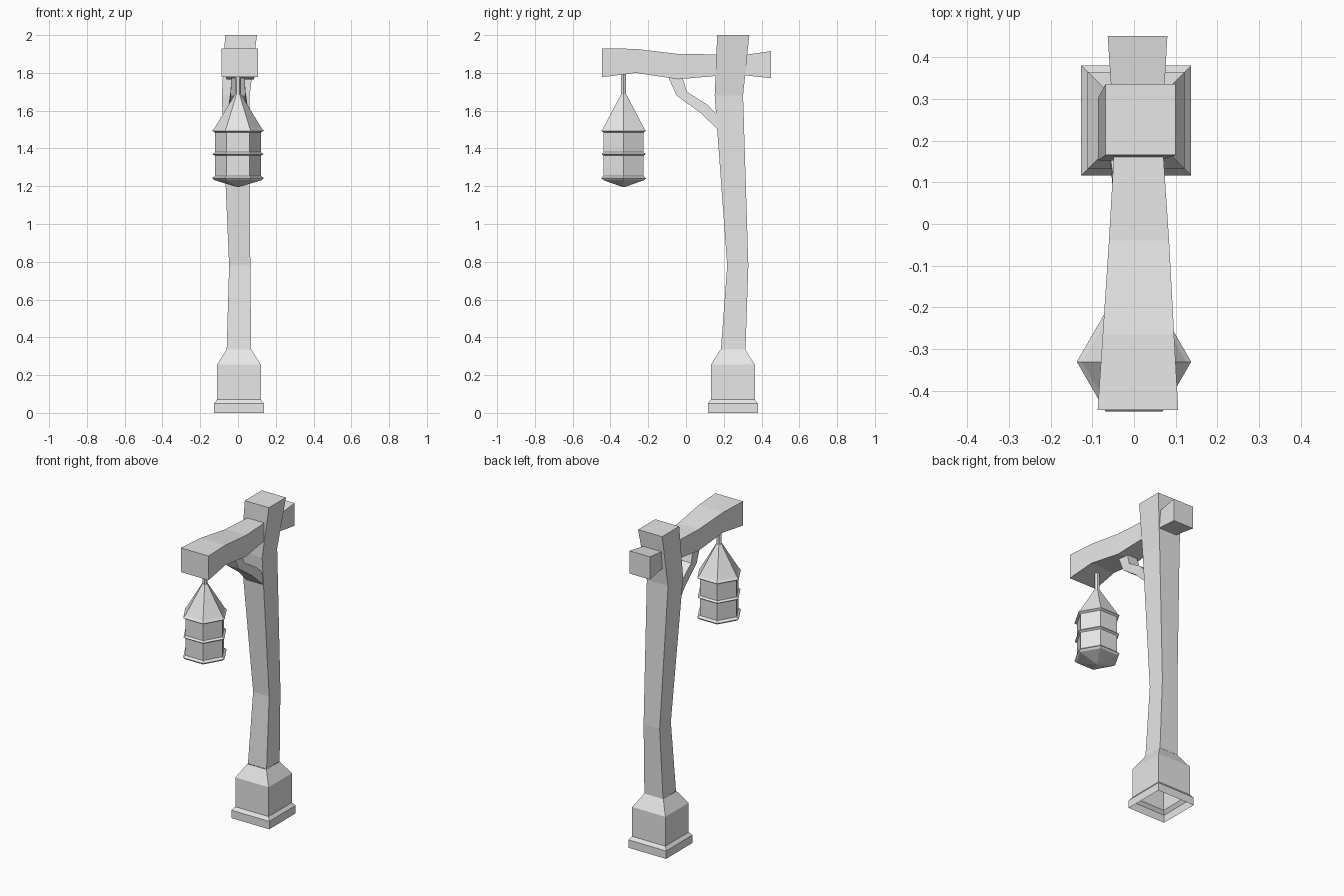
import bpy, bmesh
from math import cos, sin, pi
from mathutils import Vector

old = bpy.data.objects.get("Cube")
if old:
    bpy.data.objects.remove(old, do_unlink=True)

grey = bpy.data.materials.new("plain grey")
grey.use_nodes = True
GREY = (0.8, 0.8, 0.8, 1)
grey.diffuse_color = GREY
grey.node_tree.nodes["Principled BSDF"].inputs["Base Color"].default_value = GREY


def loft(name, rings, cap_start=True, cap_end=True):
    """Skin a list of equal-length point rings with flat faces."""
    bm = bmesh.new()
    rows = [[bm.verts.new(p) for p in ring] for ring in rings]
    n = len(rows[0])
    for a, b in zip(rows, rows[1:]):
        for i in range(n):
            j = (i + 1) % n
            bm.faces.new((a[i], a[j], b[j], b[i]))
    if cap_start:
        bm.faces.new(rows[0][::-1])
    if cap_end:
        bm.faces.new(rows[-1])
    bmesh.ops.recalc_face_normals(bm, faces=bm.faces)
    mesh = bpy.data.meshes.new(name)
    bm.to_mesh(mesh)
    bm.free()
    mesh.materials.append(grey)
    obj = bpy.data.objects.new(name, mesh)
    bpy.context.collection.objects.link(obj)
    return obj


def level(z, x0, x1, y0, y1):
    """Horizontal rectangle."""
    return [(x0, y0, z), (x1, y0, z), (x1, y1, z), (x0, y1, z)]


def upright(y, x0, x1, z0, z1):
    """Rectangle facing along y."""
    return [(x0, y, z0), (x1, y, z0), (x1, y, z1), (x0, y, z1)]


def hexagon(r, z, y=-0.33):
    return [(r * cos(i * pi / 3), y + r * sin(i * pi / 3), z) for i in range(6)]


# Stepped footing, hollow underneath
footing = [(0, 0.132), (0.05, 0.132), (0.07, 0.116), (0.255, 0.116), (0.335, 0.066)]
loft("footing", [level(z, 0.005 - r, 0.005 + r, 0.248 - r, 0.248 + r)
                 for z, r in footing], False, False)

# Crooked post
loft("post", [level(0.335, -0.06, 0.07, 0.185, 0.315),
              level(0.78, -0.047, 0.065, 0.218, 0.33),
              level(1.68, -0.086, 0.062, 0.152, 0.302),
              level(2.0, -0.068, 0.1, 0.165, 0.335)], False, True)

# Bent crossbeam
loft("crossbeam", [upright(-0.445, -0.087, 0.106, 1.777, 1.93),
                   upright(-0.265, -0.075, 0.096, 1.80, 1.927),
                   upright(-0.04, -0.06, 0.084, 1.766, 1.90),
                   upright(0.17, -0.048, 0.07, 1.785, 1.898),
                   upright(0.33, -0.055, 0.073, 1.785, 1.898),
                   upright(0.45, -0.063, 0.08, 1.772, 1.915)])

# Angled brace, widening toward the post: upper edge, lower edge, half width
brace = [((-0.02, 1.78), (-0.095, 1.78), 0.035),
         ((0.005, 1.70), (-0.05, 1.68), 0.04),
         ((0.115, 1.63), (0.075, 1.59), 0.05),
         ((0.18, 1.56), (0.18, 1.49), 0.06)]
loft("brace", [[(-w, *a), (w, *a), (w, *b), (-w, *b)] for a, b, w in brace])

# Six-sided lantern: radius and height up the profile
lantern = [(0.01, 1.197), (0.125, 1.232), (0.137, 1.243), (0.122, 1.255),
           (0.122, 1.362), (0.135, 1.37), (0.122, 1.38),
           (0.122, 1.485), (0.137, 1.493), (0.125, 1.507), (0.017, 1.685)]
loft("lantern", [hexagon(r, z) for r, z in lantern])

# Hanger rod
loft("hanger_rod", [hexagon(0.015, 1.67), hexagon(0.015, 1.80)])
